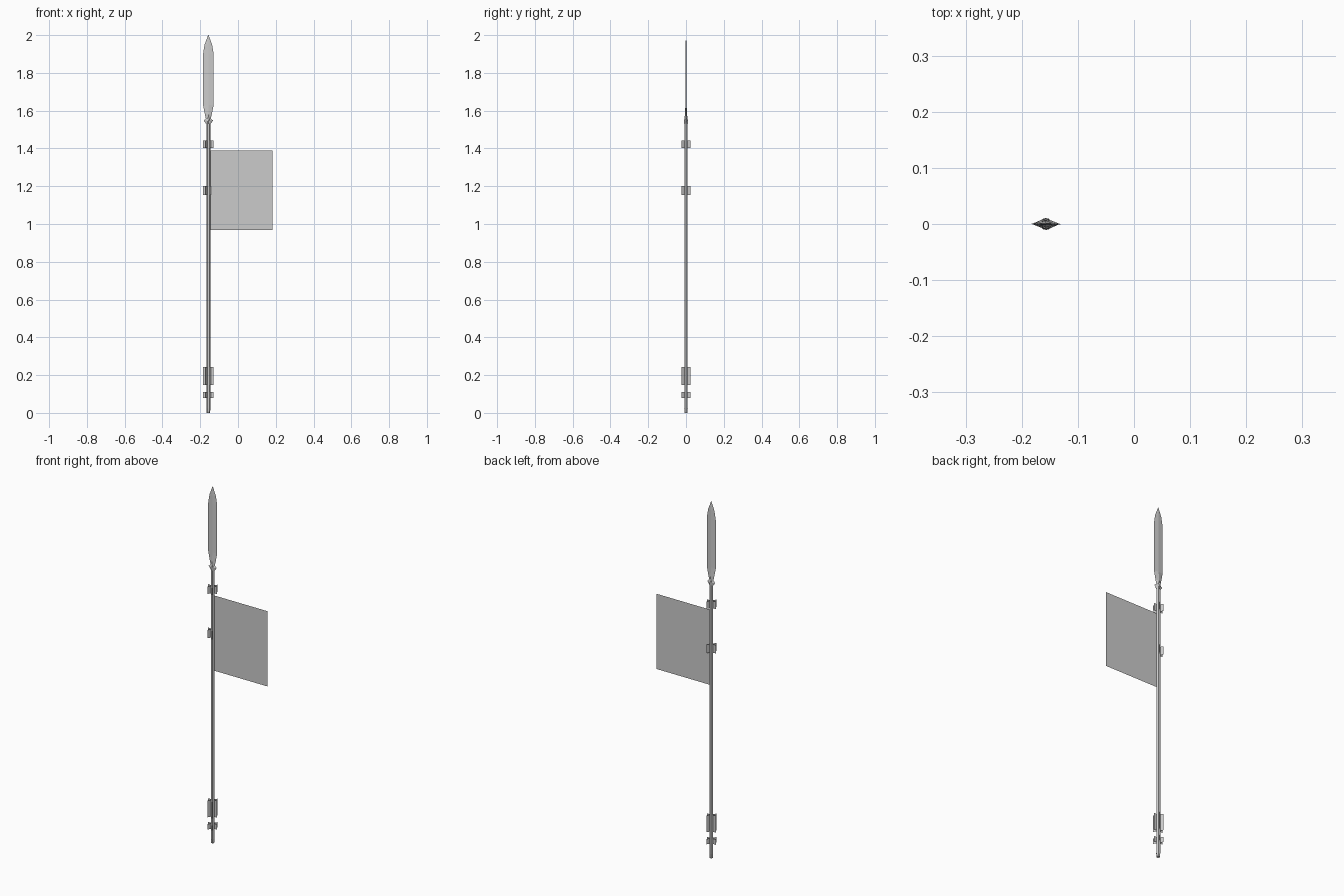
import bpy, math

if "Cube" in bpy.data.objects:
    bpy.data.objects.remove(bpy.data.objects["Cube"])

PX = -0.157  # pole axis


def make(name, verts, faces):
    me = bpy.data.meshes.new(name)
    me.from_pydata(verts, [], faces)
    me.update()
    ob = bpy.data.objects.new(name, me)
    bpy.context.collection.objects.link(ob)
    return ob


def lathe(name, profile, n=6):
    """Closed n-sided turned shape from (radius, z) pairs."""
    verts = [(PX + r * math.cos(2 * math.pi * i / n), r * math.sin(2 * math.pi * i / n), z)
             for r, z in profile for i in range(n)]
    faces = [(k * n + i, k * n + (i + 1) % n, (k + 1) * n + (i + 1) % n, (k + 1) * n + i)
             for k in range(len(profile) - 1) for i in range(n)]
    last = (len(profile) - 1) * n
    faces += [tuple(reversed(range(n))), tuple(range(last, last + n))]
    return make(name, verts, faces)


def blade(name, rows):
    """Diamond section from (half width, half thickness, z) rows."""
    verts = []
    for w, t, z in rows:
        verts += [(PX + w, 0, z), (PX, t, z), (PX - w, 0, z), (PX, -t, z)]
    faces = [(k * 4 + i, k * 4 + (i + 1) % 4, k * 4 + 4 + (i + 1) % 4, k * 4 + 4 + i)
             for k in range(len(rows) - 1) for i in range(4)]
    last = 4 * (len(rows) - 1)
    faces += [(3, 2, 1, 0), tuple(range(last, last + 4))]
    return make(name, verts, faces)


def tuft(name, z0, z1, r=0.028):
    """Three crossed flat cards around the pole."""
    verts, faces = [], []
    for k in range(3):
        a = k * math.pi / 3
        dx, dy = r * math.cos(a), r * math.sin(a)
        b = len(verts)
        verts += [(PX - dx, -dy, z0), (PX + dx, dy, z0), (PX + dx, dy, z1), (PX - dx, -dy, z1)]
        faces.append((b, b + 1, b + 2, b + 3))
    return make(name, verts, faces)


# Pole and butt cap
lathe("pole", [(0.0105, 0.022), (0.0105, 1.54), (0.008, 1.565)])
lathe("butt_cap", [(0.009, 0.0), (0.011, 0.024)])

# Spear head and its small winged collar
blade("spear_blade", [(0.011, 0.008, 1.55), (0.018, 0.006, 1.58), (0.028, 0.003, 1.63),
                      (0.028, 0.002, 1.90), (0.020, 0.002, 1.95), (0.001, 0.0005, 2.0)])
blade("spear_collar", [(0.012, 0.011, 1.53), (0.025, 0.010, 1.548), (0.011, 0.008, 1.56)])

# Crossed-card tufts along the pole
for name, z0, z1 in [("upper_tuft", 1.402, 1.443), ("flag_tuft", 1.153, 1.20),
                     ("grip_tuft", 0.148, 0.242), ("lower_tuft", 0.08, 0.11)]:
    tuft(name, z0, z1)

# Flag, a single thin sheet
make("flag", [(PX + 0.008, 0, 0.968), (0.182, 0, 0.968), (0.182, 0, 1.39), (PX + 0.008, 0, 1.39)],
     [(0, 1, 2, 3)])
